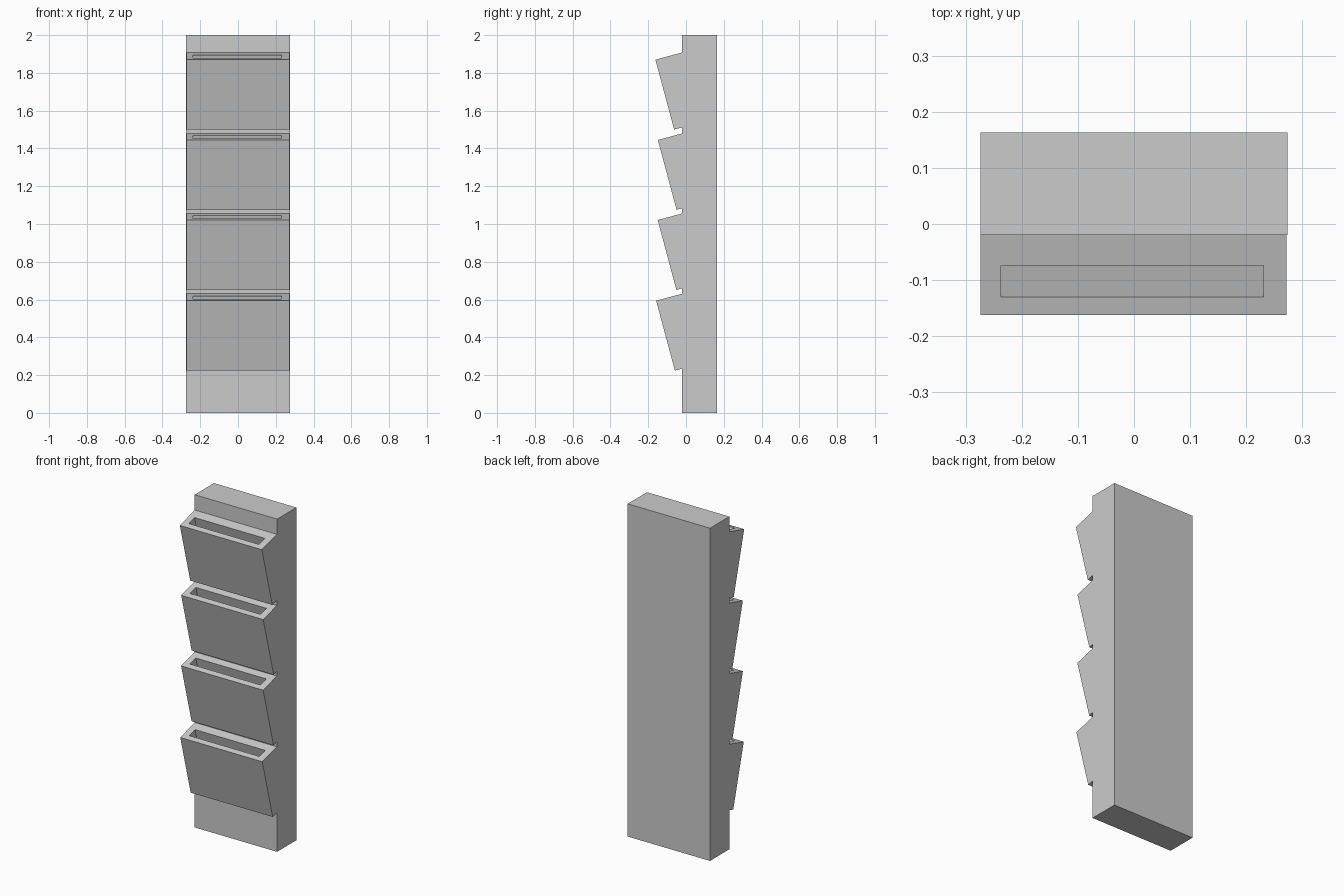
import bpy, bmesh, math

if "Cube" in bpy.data.objects:
    bpy.data.objects.remove(bpy.data.objects["Cube"])

grey = bpy.data.materials.new("plain_grey")
grey.diffuse_color = (0.6, 0.6, 0.6, 1)
grey.use_nodes = True
grey.node_tree.nodes["Principled BSDF"].inputs["Base Color"].default_value = grey.diffuse_color


def loft(name, rings):
    """Closed solid through a chain of four-point rings, capped at both ends."""
    bm = bmesh.new()
    loops = [[bm.verts.new(p) for p in ring] for ring in rings]
    for a, b in zip(loops, loops[1:]):
        for i in range(4):
            j = (i + 1) % 4
            bm.faces.new((a[i], a[j], b[j], b[i]))
    bm.faces.new(loops[0][::-1])
    bm.faces.new(loops[-1])
    bmesh.ops.recalc_face_normals(bm, faces=bm.faces[:])
    mesh = bpy.data.meshes.new(name)
    bm.to_mesh(mesh)
    bm.free()
    mesh.materials.append(grey)
    obj = bpy.data.objects.new(name, mesh)
    bpy.context.collection.objects.link(obj)
    return obj


# Back board
def level(z):
    return [(-0.274, -0.02, z), (0.274, -0.02, z), (0.274, 0.163, z), (-0.274, 0.163, z)]


loft("back_board", [level(0), level(2)])

# Leaning pockets with an open slot, sunk into the board
TILT = math.radians(15)
C, S = math.cos(TILT), math.sin(TILT)
LENGTH, CAVITY = 0.383, 0.35


def pocket(name, y0, z0):
    def ring(x0, x1, u0, u1, down):
        def pt(x, u):
            return (x, y0 + u * C + down * S, z0 + u * S - down * C)
        return [pt(x0, u0), pt(x1, u0), pt(x1, u1), pt(x0, u1)]

    outer = (-0.2735, 0.272, 0.0, 0.19)
    slot = (-0.237, 0.231, 0.033, 0.091)
    loft(name, [ring(*outer, LENGTH), ring(*outer, 0),
                ring(*slot, 0), ring(*slot, CAVITY)])


# Top front edge of each pocket, from the bottom up
edges = [(-0.158, 0.594), (-0.15, 1.021), (-0.149, 1.445), (-0.162, 1.870)]
for i, (y, z) in enumerate(edges, 1):
    pocket(f"pocket_{i}", y, z)
